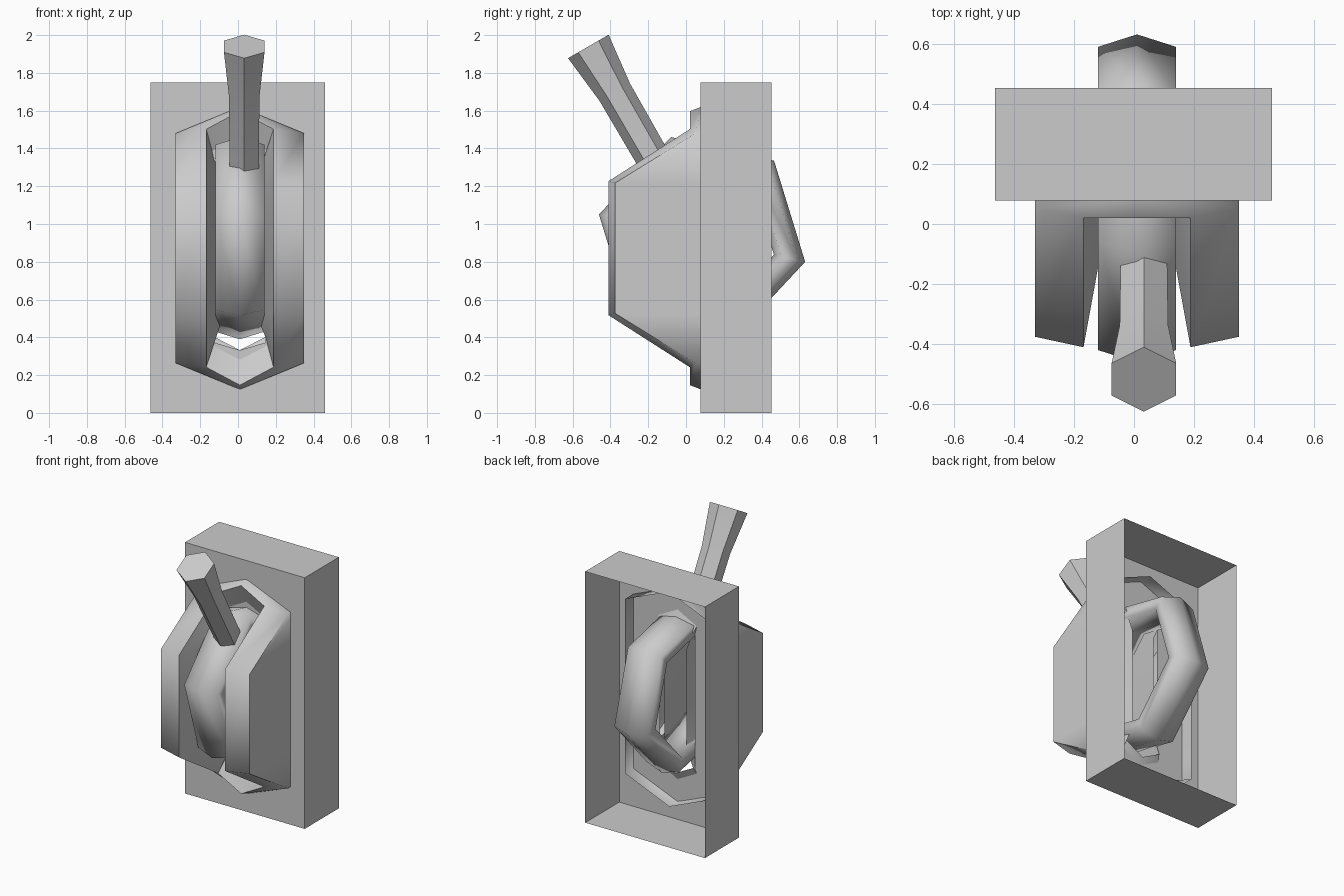
import bpy, math
from mathutils import Vector

if "Cube" in bpy.data.objects:
    bpy.data.objects.remove(bpy.data.objects["Cube"])


def make(name, verts, faces, angle=None):
    me = bpy.data.meshes.new(name)
    me.from_pydata(verts, [], faces)
    me.update()
    ob = bpy.data.objects.new(name, me)
    bpy.context.collection.objects.link(ob)
    if angle:
        bpy.ops.object.select_all(action='DESELECT')
        ob.select_set(True)
        bpy.context.view_layer.objects.active = ob
        bpy.ops.object.shade_smooth_by_angle(angle=math.radians(angle))
    return ob


def skin(loops, closed=False):
    """Quads between successive vertex loops of equal length."""
    n, m = len(loops[0]), len(loops)
    faces = []
    for i in range(m if closed else m - 1):
        a, b = i * n, ((i + 1) % m) * n
        faces += [(a + j, a + (j + 1) % n, b + (j + 1) % n, b + j) for j in range(n)]
    return [v for lp in loops for v in lp], faces


CX, CZ = 0.01, 0.872   # centre of the slotted housing

# Mounting box: open at the back, hexagonal slot in the front plate
L, R, F, B, H = -0.463, 0.46, 0.078, 0.453, 1.75
verts = [(L, F, 0), (R, F, 0), (R, F, H), (L, F, H),
         (L, B, 0), (R, B, 0), (R, B, H), (L, B, H)]
verts += [(CX + x, F, CZ + z) for x, z in
          [(0, -.54), (.135, -.50), (.135, .47), (0, .54), (-.135, .47), (-.135, -.50)]]
verts += [(CX, F, 0), (CX, F, H)]
make("wall_box", verts, [
    (14, 1, 2, 15, 11, 10, 9, 8), (14, 8, 13, 12, 11, 15, 3, 0),
    (0, 4, 5, 1), (1, 5, 6, 2), (2, 6, 7, 3), (3, 7, 4, 0)])


# Housing shell: two cheeks joined by a pointed rim above and below
def housing_loop(apex, base, front):
    quarter = [(CX, apex[0], apex[1])]
    right = [base, front, (front[0], front[1], -front[2]), (base[0], base[1], -base[2])]
    pts = [(CX, apex[0], CZ + apex[1])]
    pts += [(CX + x, y, CZ + z) for x, y, z in right]
    pts += [(CX, apex[0], CZ - apex[1])]
    pts += [(CX - x, y, CZ + z) for x, y, z in reversed(right)]
    return pts


loops = [
    housing_loop((.17, .748), (.34, .17, .608), (.34, .17, .345)),      # rear edge
    housing_loop((.08, .748), (.34, .05, .608), (.34, -.375, .345)),    # outer edge
    housing_loop((.02, .725), (.178, .02, .63), (.178, -.41, .355)),    # front ridge
    housing_loop((.10, .54), (.135, .10, .47), (.085, .10, .35)),       # slot edge
]
make("slotted_housing", *skin(loops), angle=70)

# Pivot ring: six-sided ring with a flattened six-sided section
loops = []
for i in range(6):
    a = math.radians(-12.9 + 60 * i)
    lp = []
    for j in range(6):
        b = math.radians(60 * j)
        r = 0.475 + 0.085 * math.cos(b)
        lp.append((CX + 0.15 * math.sin(b), 0.085 + r * math.cos(a), 0.925 + r * math.sin(a)))
    loops.append(lp)
make("pivot_ring", *skin(loops, closed=True), angle=75)

# Lever handle: hexagonal shaft flaring to a wide flat tip
axis = Vector((0, 0.5, -0.866))
across = Vector((0, 0.866, 0.5))
tip = Vector((0.033, -0.517, 1.94))
loops = []
for t, r in [(0, .124), (.28, .093), (.74, .089)]:
    lp = []
    for j in range(6):
        b = math.radians(60 * j)
        lp.append(tuple(tip + axis * t + r * (across * math.cos(b) + Vector((math.sin(b), 0, 0)))))
    loops.append(lp)
v, f = skin(loops)
f += [(5, 4, 3, 2, 1, 0), (12, 13, 14, 15, 16, 17)]
make("lever_handle", v, f, angle=50)

# Consistent outward normals on the closed parts
for name in ("pivot_ring", "lever_handle", "slotted_housing"):
    ob = bpy.data.objects[name]
    bpy.ops.object.select_all(action='DESELECT')
    ob.select_set(True)
    bpy.context.view_layer.objects.active = ob
    bpy.ops.object.mode_set(mode='EDIT')
    bpy.ops.mesh.select_all(action='SELECT')
    bpy.ops.mesh.normals_make_consistent(inside=False)
    bpy.ops.object.mode_set(mode='OBJECT')
